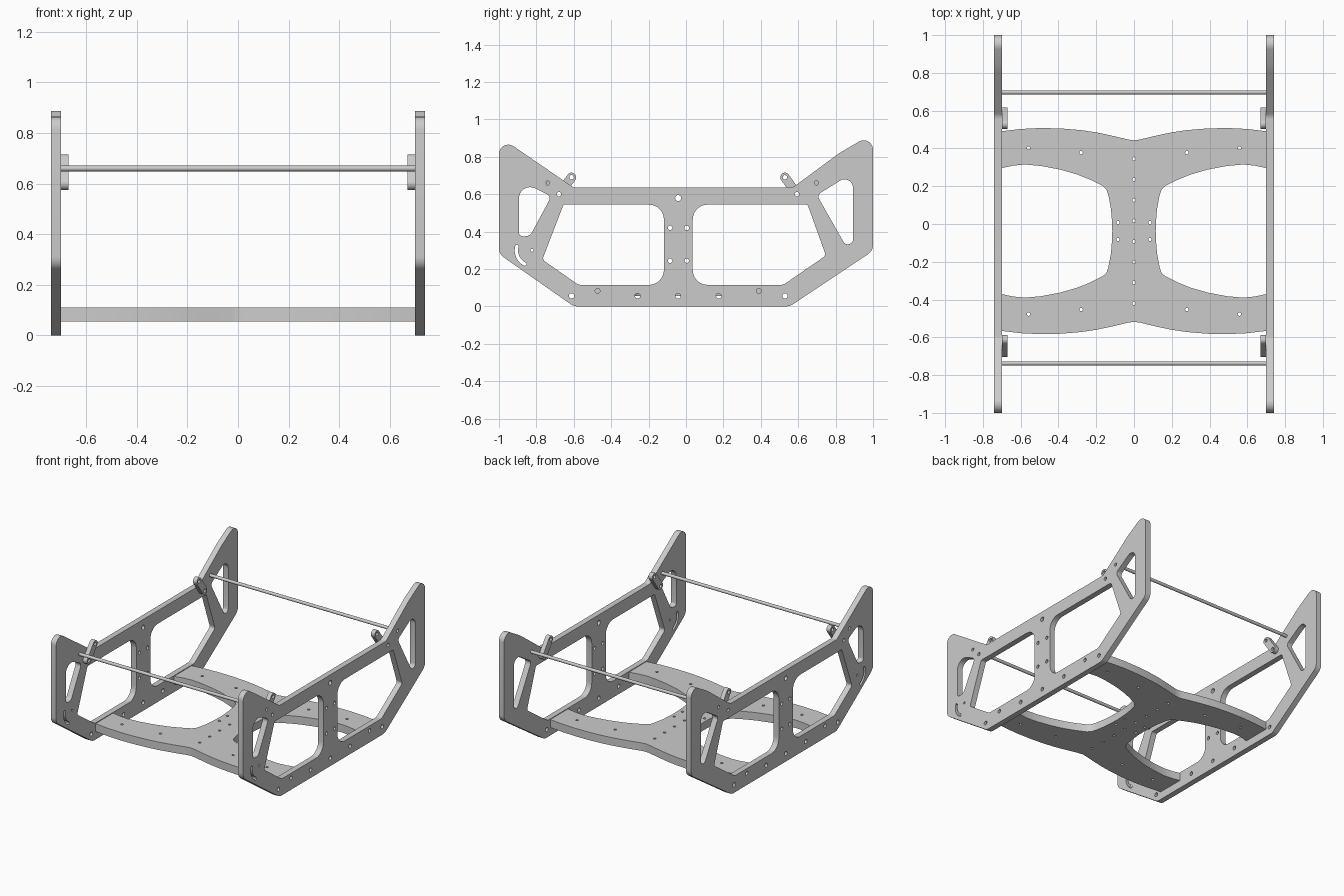
import bpy, bmesh
from math import sin, cos, tan, pi, radians
from mathutils import Vector, Matrix

if "Cube" in bpy.data.objects:
    bpy.data.objects.remove(bpy.data.objects["Cube"])

YZ = Matrix(((0, 0, 1, 0), (1, 0, 0, 0), (0, 1, 0, 0), (0, 0, 0, 1)))  # profile x,y -> world y,z


def rounded(corners, n=8):
    """Closed loop from (x, y, radius) corners."""
    out = []
    for i, (x, y, r) in enumerate(corners):
        p = Vector((x, y))
        if r == 0:
            out.append(p)
            continue
        a = (Vector(corners[i - 1][:2]) - p).normalized()
        b = (Vector(corners[(i + 1) % len(corners)][:2]) - p).normalized()
        half = a.angle(b) / 2
        c = p + (a + b).normalized() * (r / sin(half))
        t = r / tan(half)
        va, vb = p + a * t - c, p + b * t - c
        for k in range(n + 1):
            s = k / n
            ang = va.angle(vb)
            out.append(c + (va * sin((1 - s) * ang) + vb * sin(s * ang)) / sin(ang))
    return out


def circle(x, y, r, n=20):
    return [Vector((x + r * cos(2 * pi * k / n), y + r * sin(2 * pi * k / n))) for k in range(n)]


def capsule(a, b, r, n=12):
    a, b = Vector(a), Vector(b)
    d = (b - a).normalized() * r
    e = Vector((-d.y, d.x))
    angs = [pi * k / n for k in range(n + 1)]
    return ([b - e * cos(t) + d * sin(t) for t in angs] +
            [a + e * cos(t) - d * sin(t) for t in angs])


def arc_slot(cx, cy, rad, w, a0, a1, n=12):
    angs = [radians(a0 + (a1 - a0) * k / n) for k in range(n + 1)]

    def cap(ang, sign):
        c = Vector((cx + rad * cos(ang), cy + rad * sin(ang)))
        base = ang if sign > 0 else ang + pi
        return [c + w * Vector((cos(base + pi * k / 6), sin(base + pi * k / 6))) for k in range(1, 6)]
    outer = [Vector((cx + (rad + w) * cos(t), cy + (rad + w) * sin(t))) for t in angs]
    inner = [Vector((cx + (rad - w) * cos(t), cy + (rad - w) * sin(t))) for t in reversed(angs)]
    return outer + cap(angs[-1], 1) + inner + cap(angs[0], -1)


def plate(name, loops, thick, matrix):
    """Flat plate with cut-outs: filled 2D curve, extruded and turned into a mesh."""
    cu = bpy.data.curves.new(name, 'CURVE')
    cu.dimensions, cu.fill_mode, cu.extrude = '2D', 'BOTH', thick / 2
    for loop in loops:
        sp = cu.splines.new('POLY')
        sp.points.add(len(loop) - 1)
        for q, p in zip(sp.points, loop):
            q.co = (p.x, p.y, 0, 1)
        sp.use_cyclic_u = True
    tmp = bpy.data.objects.new(name + "_outline", cu)
    bpy.context.collection.objects.link(tmp)
    me = bpy.data.meshes.new_from_object(tmp.evaluated_get(bpy.context.evaluated_depsgraph_get()))
    bpy.data.objects.remove(tmp)
    bm = bmesh.new()
    bm.from_mesh(me)
    bmesh.ops.remove_doubles(bm, verts=bm.verts, dist=1e-5)
    bmesh.ops.transform(bm, matrix=matrix, verts=bm.verts)
    bmesh.ops.recalc_face_normals(bm, faces=bm.faces)
    bm.to_mesh(me)
    bm.free()
    ob = bpy.data.objects.new(name, me)
    bpy.context.collection.objects.link(ob)
    smooth(ob)


def smooth(ob):
    bpy.ops.object.select_all(action='DESELECT')
    ob.select_set(True)
    bpy.context.view_layer.objects.active = ob
    bpy.ops.object.shade_smooth_by_angle(angle=radians(30))


# Side plate outline, windows, slot and bolt holes (y, z)
side = [
    rounded([(-.60, 0, .07), (.555, 0, .07), (1, .297, .06), (1, .925, .05), (.82, .82, .4),
             (.57, .635, .05), (-.60, .635, .02), (-1, .91, .05), (-1, .28, .06)]),
    rounded([(-.655, .544, .015), (-.118, .544, .08), (-.118, .115, .08), (-.575, .115, .05), (-.768, .25, .02)]),
    rounded([(.036, .544, .08), (.65, .544, .015), (.748, .272, .02), (.52, .115, .05), (.036, .115, .08)]),
    rounded([(-.893, .675, .06), (-.72, .588, .025), (-.835, .375, .04), (-.893, .375, .02)]),
    rounded([(.893, .715, .045), (.893, .255, .0275), (.70, .595, .025)]),
    arc_slot(-.824, .30, .083, .009, 165, 243),
    circle(-.824, .30, .008), circle(-.042, .579, .016),
]
side += [circle(y, .66, .011) for y in (-.74, .697)]
side += [circle(y, .60, .012) for y in (-.679, .593)]
side += [circle(y, .056, .014) for y in (-.612, -.259, -.042, .175, .529)]
side += [circle(y, .083, .013) for y in (-.473, .389)]
side += [circle(y, z, .012) for y in (-.085, .004) for z in (.244, .42)]

# Side plates and the small pivot tabs on their inner faces
for label, s in (("right", 1), ("left", -1)):
    plate(f"side_plate_{label}", side, .04, Matrix.Translation((s * .72, 0, 0)) @ YZ)
    for end, top, low in (("front", (-.612, .69), (-.679, .60)), ("back", (.529, .69), (.593, .60))):
        plate(f"tab_{end}_{label}", [capsule(low, top, .025), circle(*top, .012), circle(*low, .012)],
              .03, Matrix.Translation((s * .685, 0, 0)) @ YZ)

# Floor plate: one quarter of the outline, mirrored about x = 0 and y = MID
MID = -.0375
outer = [(0, .443), (.03, .447), (.127, .470), (.20, .485), (.28, .497), (.39, .506), (.50, .508), (.60, .503), (.70, .491)]
inner = [(.70, .296), (.64, .309), (.577, .315), (.49, .307), (.39, .288), (.30, .262), (.233, .235),
         (.165, .201), (.146, .183), (.135, .15), (.122, .08), (.117, .02), (.115, MID)]
right_top = [Vector(p) for p in outer + inner]
flip_y = [Vector((p.x, 2 * MID - p.y)) for p in reversed(right_top[:-1])]
half = right_top + flip_y
floor = [half + [Vector((-p.x, p.y)) for p in reversed(half[1:-1])]]
for s in (1, -1):
    for x, y in ((.558, .402), (.28, .378), (.085, .0075)):
        floor += [circle(s * x, y, .009, 14), circle(s * x, 2 * MID - y, .009, 14)]
floor += [circle(0, .345 - i * .1093, .009, 14) for i in range(8)]
plate("floor_plate", floor, .055, Matrix.Translation((0, 0, .0825)))

# Cross rods
for end, y in (("front", -.738), ("back", .697)):
    bpy.ops.mesh.primitive_cylinder_add(vertices=24, radius=.011, depth=1.402,
                                        location=(0, y, .66), rotation=(0, pi / 2, 0))
    rod = bpy.context.object
    rod.name = f"cross_rod_{end}"
    smooth(rod)
